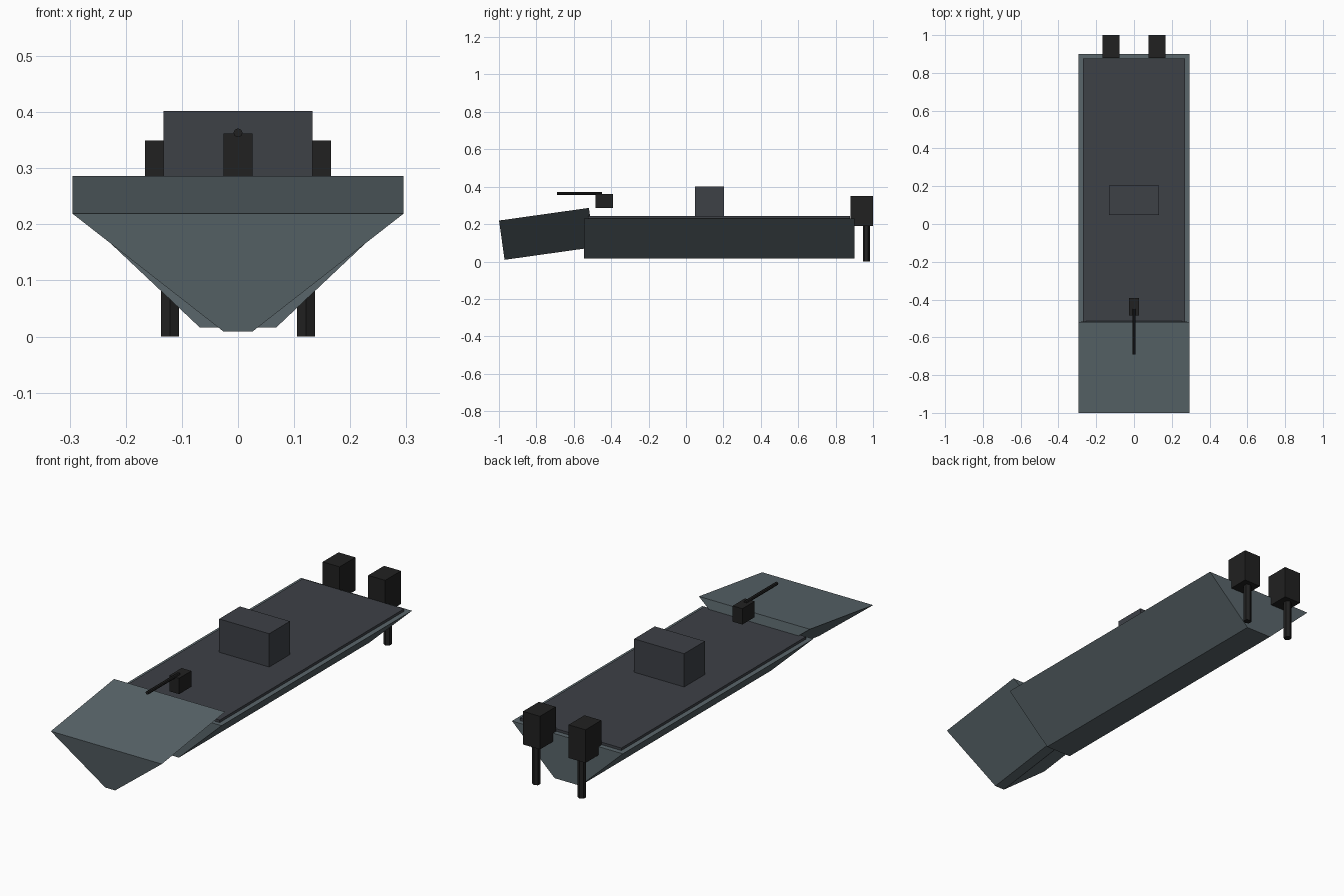
import bpy, math
from mathutils import Matrix, Vector

if "Cube" in bpy.data.objects:
    bpy.data.objects.remove(bpy.data.objects["Cube"])


def material(name, color):
    m = bpy.data.materials.new(name)
    m.diffuse_color = (*color, 1)
    m.use_nodes = True
    m.node_tree.nodes["Principled BSDF"].inputs["Base Color"].default_value = m.diffuse_color
    return m


HULL = material("hull_grey", (0.102, 0.133, 0.147))
DECK = material("deck_grey", (0.047, 0.052, 0.062))
BLACK = material("black_metal", (0.015, 0.015, 0.015))


def prism(name, profile, depth, frame, mat):
    """Extrude a counter-clockwise profile along local z, then place it."""
    n = len(profile)
    verts = [frame @ Vector((u, v, w)) for w in (0, depth) for u, v in profile]
    faces = [list(range(n))[::-1], list(range(n, 2 * n))]
    faces += [[i, (i + 1) % n, n + (i + 1) % n, n + i] for i in range(n)]
    mesh = bpy.data.meshes.new(name)
    mesh.from_pydata(verts, [], faces)
    mesh.materials.append(mat)
    obj = bpy.data.objects.new(name, mesh)
    bpy.context.collection.objects.link(obj)
    return obj


def box(name, x0, x1, y0, y1, z0, z1, mat):
    profile = [(x0, y0), (x1, y0), (x1, y1), (x0, y1)]
    return prism(name, profile, z1 - z0, Matrix.Translation((0, 0, z0)), mat)


def ngon(radius, sides, start=0.0):
    angles = [start + i * math.tau / sides for i in range(sides)]
    return [(radius * math.cos(a), radius * math.sin(a)) for a in angles]


def trapezoid(bottom, top, height):
    return [(-bottom, 0), (bottom, 0), (top, height), (-top, height)]


# Profile plane is x-z, extruded forward to -y
FORWARD = Matrix.Rotation(math.pi / 2, 4, 'X')

# Hull with sloping sides
prism("hull", trapezoid(0.068, 0.295, 0.214), 1.446,
      Matrix.Translation((0, 0.9, 0.016)) @ FORWARD, HULL)

# Bow block tipped down at the front
tilt = math.radians(8)
bow_length = 0.485
base = Vector((0, -0.97 + bow_length * math.cos(tilt),
               0.009 + bow_length * math.sin(tilt)))
prism("bow", trapezoid(0.026, 0.295, 0.212), bow_length,
      Matrix.Translation(base) @ Matrix.Rotation(tilt, 4, 'X') @ FORWARD, HULL)

# Deck plate and cabin
box("deck", -0.27, 0.27, -0.525, 0.876, 0.225, 0.242, DECK)
box("cabin", -0.133, 0.133, 0.047, 0.204, 0.242, 0.402, DECK)

# Deck gun
box("gun_mount", -0.026, 0.026, -0.484, -0.391, 0.286, 0.362, BLACK)
prism("gun_barrel", ngon(0.008, 8), 0.24,
      Matrix.Translation((0, -0.45, 0.363)) @ FORWARD, BLACK)

# Pair of outboard motors with hexagonal shafts
for side, label in ((-1, "left"), (1, "right")):
    x = side * 0.121
    box(f"motor_{label}", x - 0.045, x + 0.045, 0.88, 1.0, 0.19, 0.349, BLACK)
    prism(f"motor_shaft_{label}", ngon(0.0187, 6, math.pi / 2), 0.2,
          Matrix.Translation((x, 0.964, 0)), BLACK)
